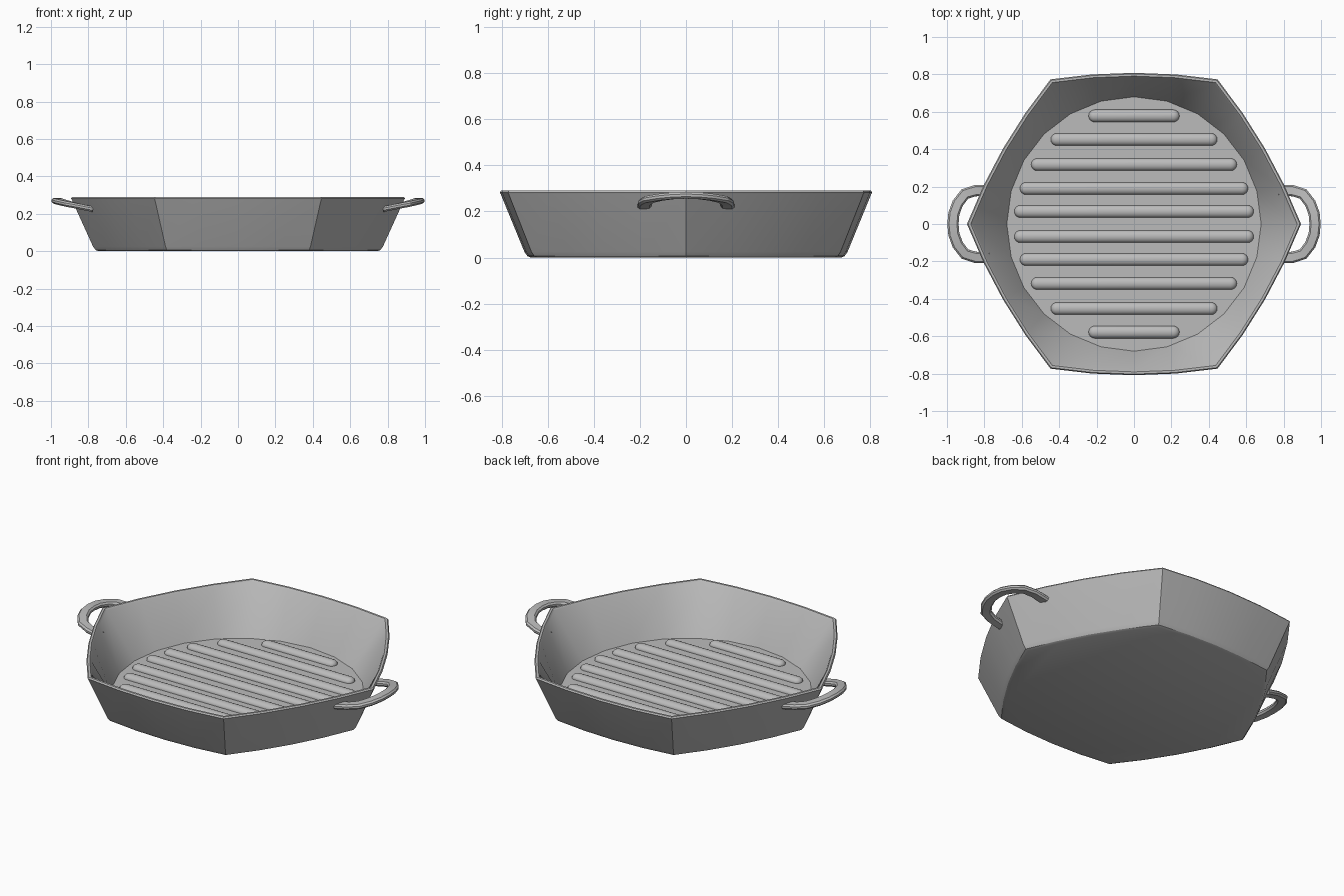
import bpy, bmesh, math
from mathutils import Vector

cube = bpy.data.objects.get("Cube")
if cube:
    bpy.data.objects.remove(cube, do_unlink=True)

grey = bpy.data.materials.new("cast grey")
grey.use_nodes = True
COLOUR = (0.5, 0.5, 0.5, 1)
grey.diffuse_color = COLOUR
grey.node_tree.nodes["Principled BSDF"].inputs["Base Color"].default_value = COLOUR


def finish(bm, name, angle=30):
    bmesh.ops.recalc_face_normals(bm, faces=bm.faces)
    mesh = bpy.data.meshes.new(name)
    bm.to_mesh(mesh)
    bm.free()
    ob = bpy.data.objects.new(name, mesh)
    bpy.context.collection.objects.link(ob)
    mesh.materials.append(grey)
    bpy.ops.object.select_all(action="DESELECT")
    ob.select_set(True)
    bpy.context.view_layer.objects.active = ob
    bpy.ops.object.shade_smooth_by_angle(angle=math.radians(angle))
    return ob


def skin(bm, rings, closed_ends=True):
    """Join rings of points with quads and cap both ends."""
    loops = [[bm.verts.new(p) for p in ring] for ring in rings]
    n = len(loops[0])
    for a, b in zip(loops, loops[1:]):
        for i in range(n):
            j = (i + 1) % n
            bm.faces.new((a[i], a[j], b[j], b[i]))
    bm.faces.new(loops[0])
    bm.faces.new(loops[-1])


# Pan body: bowed hexagon outside, blending into a round floor inside
STEPS, RADIUS, BOW, FLOOR = 4, 0.893, 0.035, 0.03
outline = []
for side in range(6):
    a, b = (Vector((math.cos(t), math.sin(t))) * RADIUS
            for t in (side * math.pi / 3, (side + 1) * math.pi / 3))
    out = (a + b).normalized()
    for k in range(STEPS):
        t = k / STEPS
        outline.append(a.lerp(b, t) + out * BOW * 4 * t * (1 - t))

profile = [(0.835, 0), (0.852, 0.006), (0.868, 0.025), (0.995, 0.275),
           (1, 0.282), (0.993, 0.29), (0.978, 0.29), (0.968, 0.28)]
rings = [[(p.x * s, p.y * s, z) for p in outline] for s, z in profile]
rings.append([(0.68 * math.cos(t), 0.68 * math.sin(t), FLOOR)
              for t in (math.tau * i / len(outline) for i in range(len(outline)))])
bm = bmesh.new()
skin(bm, rings)
finish(bm, "pan_body")

# Griddle ribs: flattened capsules resting on the floor
RIB = 0.033
ribs = [(0.067, 0.64), (0.19, 0.61), (0.318, 0.55), (0.452, 0.445), (0.578, 0.243)]
for row, (y, half) in enumerate(ribs, 1):
    for sign, label in ((-1, "front"), (1, "back")):
        bm = bmesh.new()
        bmesh.ops.create_uvsphere(bm, u_segments=16, v_segments=8, radius=RIB)
        for v in bm.verts:
            v.co.z *= 0.75
        middle = bmesh.ops.bisect_plane(bm, geom=bm.verts[:] + bm.edges[:] + bm.faces[:],
                                        plane_co=(0, 0, 0), plane_no=(1, 0, 0), dist=1e-5)
        edges = [e for e in middle["geom_cut"] if isinstance(e, bmesh.types.BMEdge)]
        bmesh.ops.split_edges(bm, edges=edges)
        for f in bm.faces:
            f.tag = f.calc_center_median().x > 0
        for v in bm.verts:
            v.co.x += (half - RIB) * (1 if v.link_faces[0].tag else -1)
        bmesh.ops.bridge_loops(bm, edges=[e for e in bm.edges if e.is_boundary])
        bmesh.ops.translate(bm, verts=bm.verts, vec=(0, sign * y, FLOOR))
        finish(bm, f"rib_{label}_{row}", 50)

# Loop handles: a chamfered band swept along a rising arc
half_path = [(0.775, 0.18, 0.224), (0.85, 0.178, 0.24), (0.905, 0.16, 0.252),
             (0.943, 0.11, 0.262), (0.963, 0.055, 0.268), (0.968, 0, 0.27)]
path = [Vector(p) for p in half_path]
path += [Vector((p.x, -p.y, p.z)) for p in reversed(path[:-1])]
W, T, C = 0.03, 0.0145, 0.009
section = [(-W, C - T), (C - W, -T), (W - C, -T), (W, C - T),
           (W, T - C), (W - C, T), (C - W, T), (-W, T - C)]
for sign, label in ((1, "left"), (-1, "right")):
    rings = []
    for i, p in enumerate(path):
        along = path[min(i + 1, len(path) - 1)] - path[max(i - 1, 0)]
        across = Vector((along.y, -along.x, 0)).normalized()
        up = along.cross(across).normalized()
        up *= 1 if up.z > 0 else -1
        pts = [p + across * u + up * v for u, v in section]
        rings.append([(q.x * sign, q.y, q.z) for q in pts])
    bm = bmesh.new()
    skin(bm, rings)
    finish(bm, f"{label}_handle", 25)
